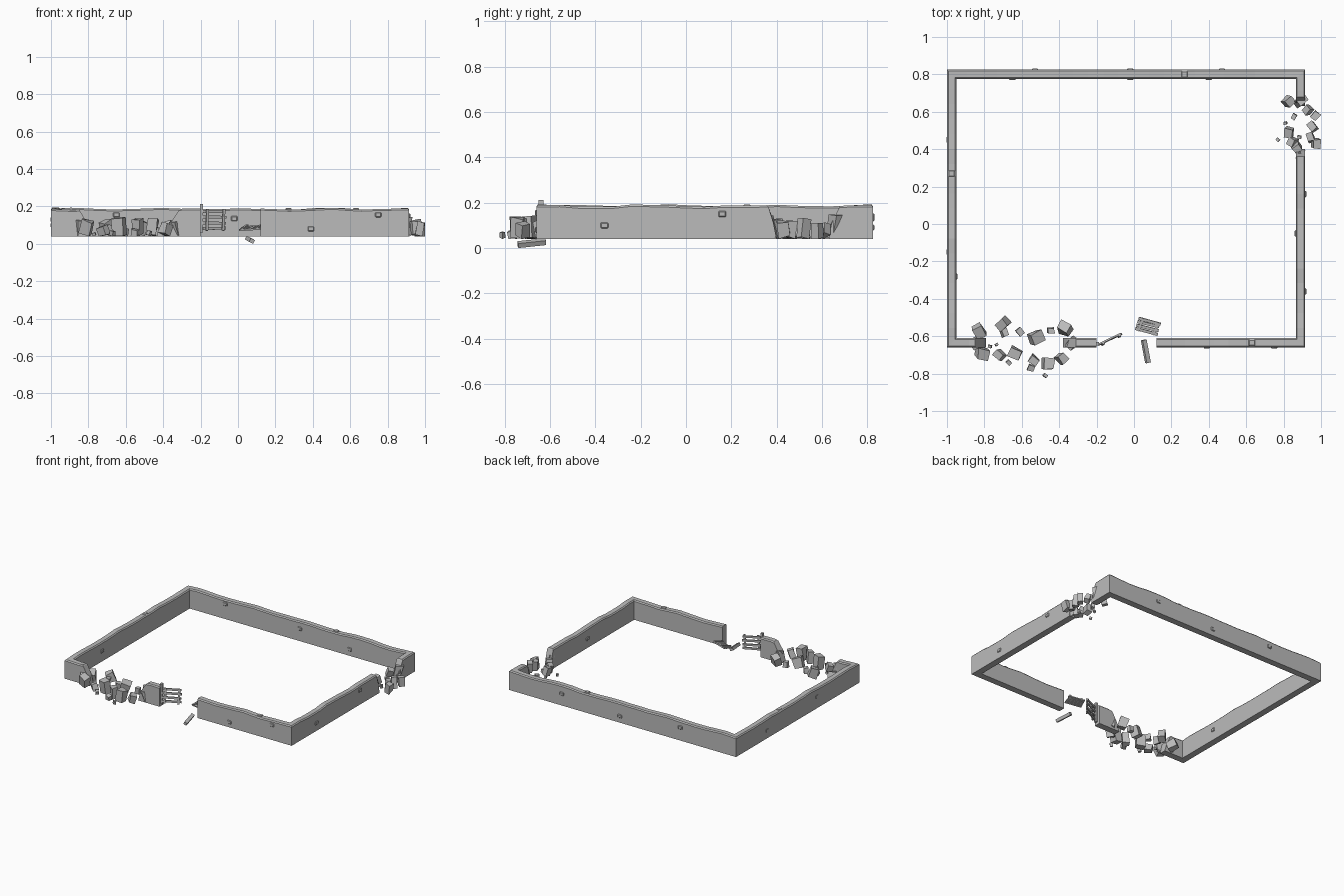
import bpy, bmesh, math, random
from mathutils import Vector, Matrix, Euler

if "Cube" in bpy.data.objects:
    bpy.data.objects.remove(bpy.data.objects["Cube"])

random.seed(4)
BASE = 0.04
stone = bpy.data.materials.new("grey stone")
stone.diffuse_color = (0.5, 0.5, 0.5, 1)
stone.use_nodes = True
stone.node_tree.nodes["Principled BSDF"].inputs["Base Color"].default_value = stone.diffuse_color


def finish(bm, name):
    bmesh.ops.recalc_face_normals(bm, faces=bm.faces)
    me = bpy.data.meshes.new(name)
    bm.to_mesh(me)
    bm.free()
    me.materials.append(stone)
    ob = bpy.data.objects.new(name, me)
    bpy.context.collection.objects.link(ob)
    return ob


def wall(name, path, skew0=0.0, skew1=0.0):
    """Sweep a chamfered section along the path; ends may be broken slopes."""
    pts = [Vector((x, y, 0)) for x, y in path]
    dirs = [(b - a).normalized() for a, b in zip(pts, pts[1:])]
    perp = lambda d: Vector((-d.y, d.x, 0))
    samples = []
    for i, d in enumerate(dirs):
        length = (pts[i + 1] - pts[i]).length
        n = max(2, round(length / 0.08))
        for k in range(n):
            nor = perp(d)
            if k == 0 and i > 0:          # mitred corner
                m = perp(dirs[i - 1])
                nor = (nor + m) / (1 + nor.dot(m))
            samples.append((pts[i] + d * (length * k / n), nor, d))
    samples.append((pts[-1], perp(dirs[-1]), dirs[-1]))

    bm = bmesh.new()
    rings = []
    for i, (p, nor, d) in enumerate(samples):
        top = 0.187 + 0.004 * math.sin(i * 1.1) + random.uniform(-0.003, 0.003)
        section = [(-.025, BASE, 0), (.025, BASE, 0), (.025, .11, .35), (.025, top - .008, .9),
                   (.018, top, 1), (-.018, top, 1), (-.025, top - .008, .9), (-.025, .11, .25)]
        shift = skew0 if i == 0 else -skew1 if i == len(samples) - 1 else 0
        rings.append([bm.verts.new(p + nor * o + d * shift * s + Vector((0, 0, z)))
                      for o, z, s in section])
    for a, b in zip(rings, rings[1:]):
        for j in range(8):
            k = (j + 1) % 8
            bm.faces.new((a[j], a[k], b[k], b[j]))
    for r in (rings[0], rings[-1]):
        for q in ((0, 1, 2, 7), (7, 2, 3, 6), (6, 3, 4, 5)):
            bm.faces.new([r[j] for j in q])
    finish(bm, name)


# Wall ring in three runs, with two collapsed breaches and a gateway
wall("long_wall", [(.89, .63), (.89, .80), (-.975, .80), (-.975, -.635), (-.79, -.635)], .05, .06)
wall("gate_right_wall", [(.89, .40), (.89, -.635), (.12, -.635)], .04, 0)
wall("gate_left_wall", [(-.38, -.635), (-.20, -.635)], .07, 0)


# Rounded stones standing slightly proud of the wall faces
def studs(name, spots):
    bm = bmesh.new()
    for loc, axis in spots:
        size = [.034, .034, .026]
        size[axis] = .012
        if axis == 2:
            size[1] = .034
        res = bmesh.ops.create_cube(bm, size=1, matrix=Matrix.Translation(loc) @ Matrix.Diagonal((*size, 1)))
        edges = list({e for v in res["verts"] for e in v.link_edges})
        bmesh.ops.bevel(bm, geom=edges, offset=.004, segments=1, affect='EDGES')
    finish(bm, name)


studs("wall_stones", [
    ((.39, -.66, .08), 1), ((.75, -.66, .155), 1), ((.915, -.36, .10), 0), ((.915, .16, .15), 0),
    ((-.53, .825, .14), 1), ((-.02, .825, .09), 1), ((.47, .825, .13), 1),
    ((-.65, .775, .155), 1), ((-.02, .775, .135), 1), ((.40, .775, .09), 1),
    ((-1.0 + .004, .45, .10), 0), ((-1.0 + .004, -.15, .13), 0), ((-.95, -.28, .12), 0),
    ((.865, -.05, .11), 0), ((.27, .80, .185), 2), ((-.975, .27, .185), 2),
    ((.89, -.21, .185), 2), ((.63, -.635, .185), 2)])


# Rubble: jittered blocks resting at the wall foot (x, y, size, height)
def rubble(name, blocks):
    bm = bmesh.new()
    for x, y, s, h in blocks:
        vs = bmesh.ops.create_cube(bm, size=1)["verts"]
        rot = Euler((random.uniform(-.35, .35), random.uniform(-.35, .35), random.uniform(0, 3))).to_matrix()
        for v in vs:
            j = Vector([random.uniform(.72, 1.0) for _ in range(3)])
            v.co = rot @ Vector((v.co.x * s * j.x, v.co.y * s * .85 * j.y, v.co.z * h * j.z))
        low = min(v.co.z for v in vs)
        for v in vs:
            v.co += Vector((x, y, BASE - low))
    finish(bm, name)


rubble("front_rubble", [
    (-.83, -.57, .075, .07), (-.81, -.69, .075, .09), (-.70, -.535, .065, .08), (-.695, -.58, .045, .06),
    (-.72, -.70, .055, .06), (-.61, -.575, .045, .05), (-.635, -.69, .07, .11), (-.67, -.74, .03, .03),
    (-.525, -.605, .075, .08), (-.535, -.73, .055, .10), (-.55, -.77, .04, .04), (-.46, -.745, .075, .10),
    (-.475, -.81, .022, .03), (-.37, -.56, .07, .08), (-.445, -.57, .04, .05), (-.385, -.72, .06, .07),
    (-.735, -.645, .018, .02), (-.77, -.655, .02, .02), (-.85, -.635, .06, .10), (-.33, -.635, .06, .09)])
rubble("right_rubble", [
    (.825, .655, .055, .07), (.89, .655, .055, .12), (.93, .61, .05, .06), (.97, .58, .05, .08),
    (.855, .575, .035, .04), (.81, .54, .02, .02), (.955, .52, .05, .09), (.83, .49, .055, .07),
    (.972, .43, .055, .08), (.945, .46, .05, .09), (.87, .41, .05, .10), (.885, .465, .022, .03),
    (.77, .45, .02, .02), (.845, .44, .05, .07), (.89, .37, .045, .12)])


# Gate timbers
def timber(bm, a, b, width, thick, up):
    a, b, up = Vector(a), Vector(b), Vector(up)
    x = (b - a).normalized()
    y = up.cross(x).normalized()
    z = x.cross(y)
    m = Matrix((x * (b - a).length, y * thick, z * width)).transposed().to_4x4()
    bmesh.ops.create_cube(bm, size=1, matrix=Matrix.Translation((a + b) / 2) @ m)


def leaf(name, origin, along, across, normal):
    """Slatted gate leaf: four rails and three cross boards."""
    o, u, v, n = map(Vector, (origin, along, across, normal))
    bm = bmesh.new()
    for i, t in enumerate((.1, .36, .64, .9)):
        wob = random.uniform(-.05, .05)
        timber(bm, o + v * t, o + u * random.uniform(.92, 1) + v * (t + wob), .015, .009, v)
    for s in (.15, .82):
        timber(bm, o + u * s + n * .008, o + u * (s + .04) + v + n * .008, .014, .008, u)
    finish(bm, name)


leaf("hanging_gate_leaf", (-.19, -.648, .07), (.13, .062, 0), (0, .005, .115), (.4, -.9, 0))
leaf("fallen_gate_leaf", (.005, -.565, .072), (.12, -.032, .008), (.022, .068, .018), (0, -.2, 1))

bm = bmesh.new()
timber(bm, (-.195, -.64, .06), (-.195, -.64, .212), .018, .02, (1, 0, 0))
finish(bm, "gate_post")

bm = bmesh.new()
timber(bm, (.052, -.62, .028), (.075, -.742, .015), .022, .024, (.5, 0, 1))
finish(bm, "loose_beam")
